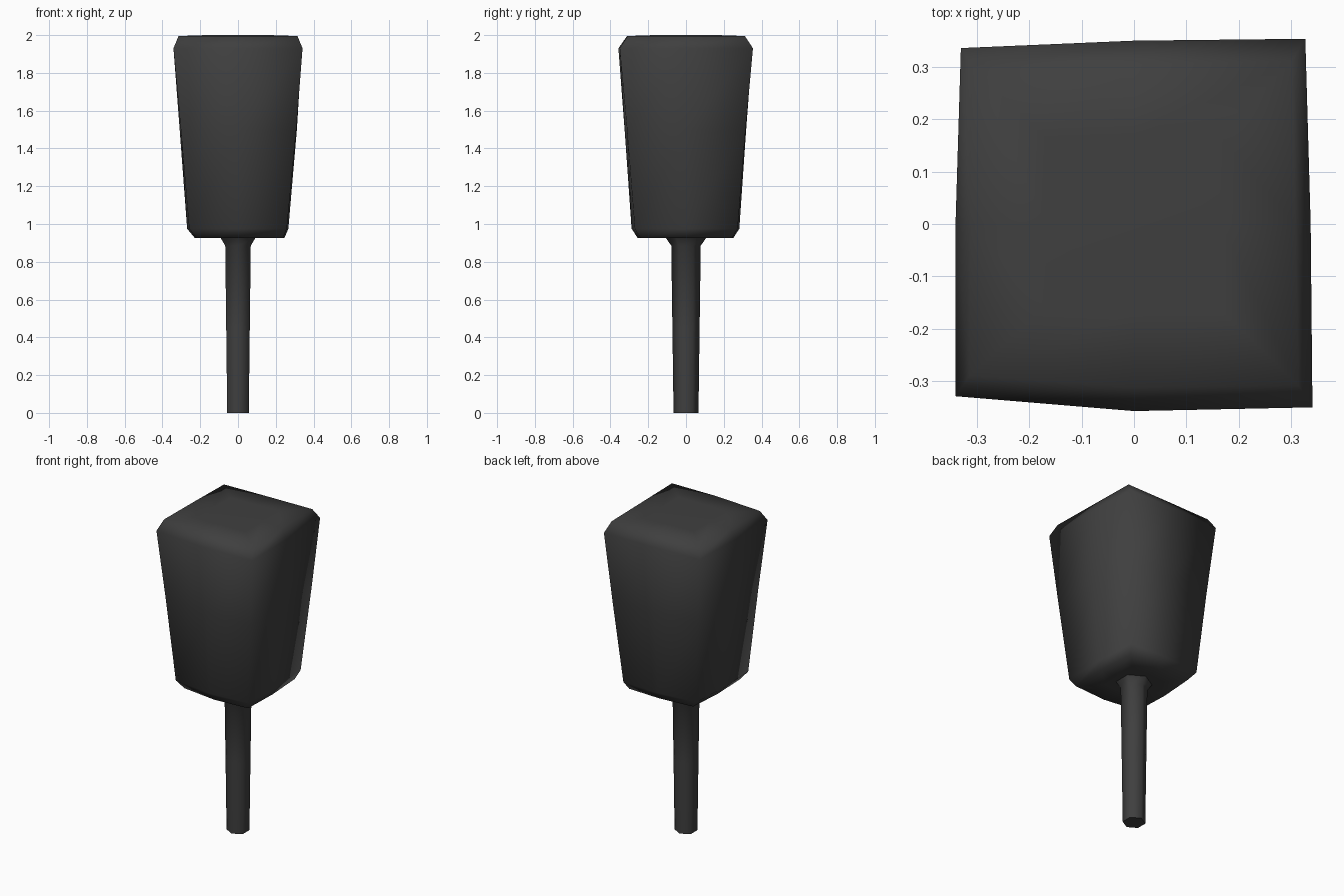
import bpy
import bmesh
import math

cube = bpy.data.objects.get("Cube")
if cube:
    bpy.data.objects.remove(cube, do_unlink=True)

# One dark material for the whole model
charcoal = bpy.data.materials.new("charcoal")
charcoal.use_nodes = True
colour = (0.05, 0.05, 0.05, 1)
charcoal.diffuse_color = colour
charcoal.node_tree.nodes["Principled BSDF"].inputs["Base Color"].default_value = colour


def loft(name, rings):
    """Skin equal-length rings from bottom to top, cap both ends, shade smooth."""
    bm = bmesh.new()
    loops = [[bm.verts.new(p) for p in ring] for ring in rings]
    count = len(loops[0])
    for low, high in zip(loops, loops[1:]):
        for i in range(count):
            j = (i + 1) % count
            bm.faces.new((low[i], low[j], high[j], high[i]))
    bm.faces.new(loops[0][::-1])
    bm.faces.new(loops[-1])
    for f in bm.faces:
        f.smooth = True
    mesh = bpy.data.meshes.new(name)
    bm.to_mesh(mesh)
    bm.free()
    mesh.materials.append(charcoal)
    obj = bpy.data.objects.new(name, mesh)
    bpy.context.collection.objects.link(obj)
    return obj


# Slightly irregular square outline, corners alternating with side middles
OUTLINE = [(-1, -0.93), (0, -1), (1, -0.99), (0.98, 0),
           (0.96, 1), (0, 0.98), (-0.97, 0.95), (-0.99, 0)]


def block_ring(z, half_x, half_y, corner=1, shift=0):
    ring = []
    for i, (x, y) in enumerate(OUTLINE):
        k = corner if i % 2 == 0 else 1
        ring.append((x * half_x * k + shift, y * half_y * k, z))
    return ring


# Tapered head with bevelled top and bottom
loft("head", [
    block_ring(0.925, 0.12, 0.13, 0.95),
    block_ring(0.925, 0.24, 0.255, 0.95, 0.01),
    block_ring(0.975, 0.272, 0.288, 0.95),
    block_ring(1.5, 0.315, 0.325, 0.97, 0.003),
    block_ring(1.93, 0.345, 0.358, 0.99),
    block_ring(1.995, 0.315, 0.312),
    block_ring(2.0, 0.17, 0.17),
])


# Six-sided handle that flares where it meets the head
def hexagon(z, radius):
    angles = [math.radians(30 + 60 * i) for i in range(6)]
    return [(radius * math.cos(a), radius * math.sin(a), z) for a in angles]


handle = loft("handle", [hexagon(0, 0.066), hexagon(0.45, 0.072),
                         hexagon(0.885, 0.078), hexagon(0.93, 0.109)])
handle.data.set_sharp_from_angle(angle=math.radians(65))
